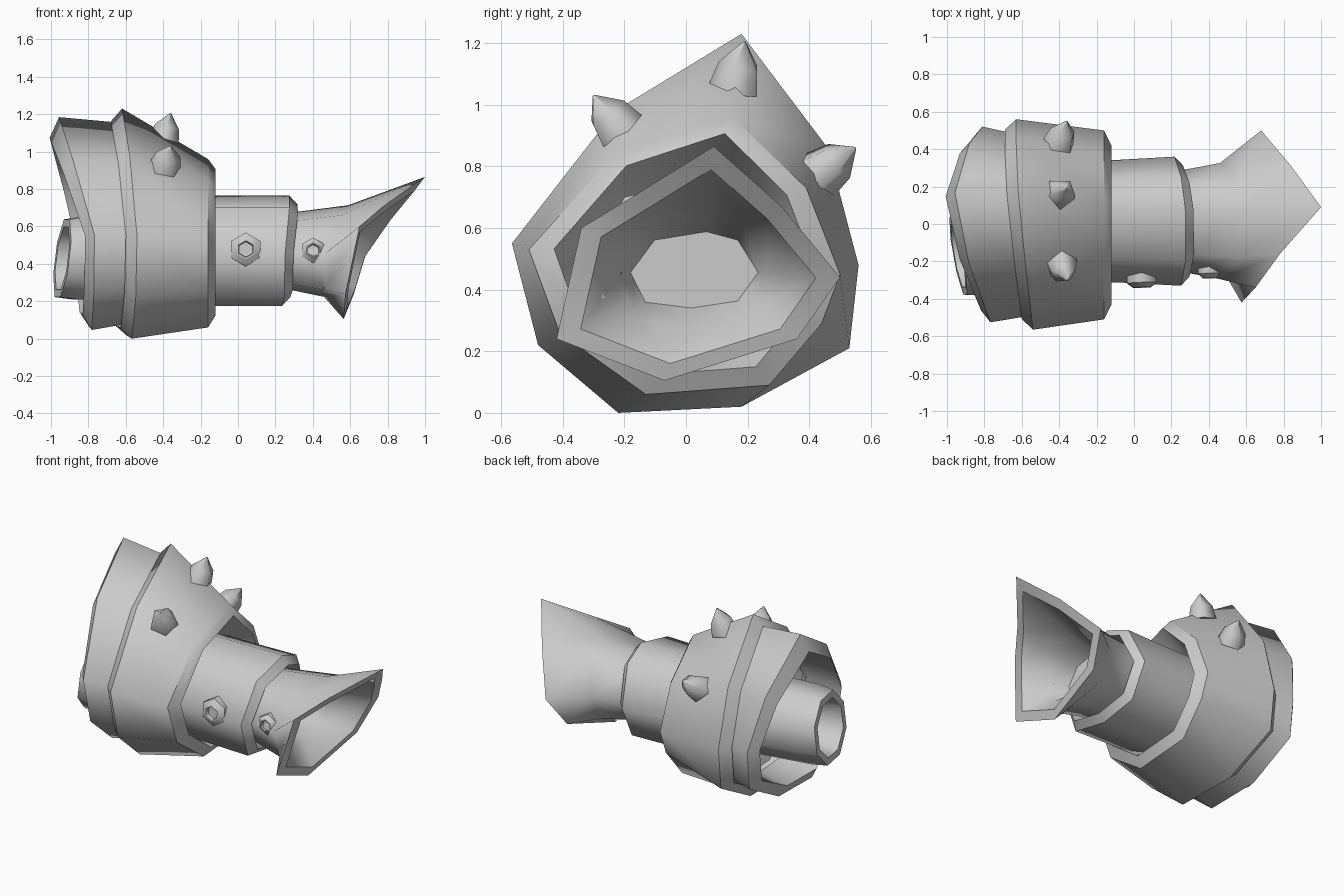
import bpy, bmesh, math
from mathutils import Vector

if "Cube" in bpy.data.objects:
    bpy.data.objects.remove(bpy.data.objects["Cube"])

metal = bpy.data.materials.new("grey_metal")
metal.diffuse_color = (0.6, 0.6, 0.6, 1)
metal.use_nodes = True
metal.node_tree.nodes["Principled BSDF"].inputs["Base Color"].default_value = metal.diffuse_color


def loft(name, rings, loop=False):
    """Skin equal-length point rings, smooth around them and creased along bends."""
    bm = bmesh.new()
    vs = [[bm.verts.new(p) for p in r] for r in rings]
    n = len(vs[0])
    pairs = list(zip(vs, vs[1:]))
    if loop:
        pairs.append((vs[-1], vs[0]))
    for a, b in pairs:
        for i in range(n):
            j = (i + 1) % n
            bm.faces.new((a[i], a[j], b[j], b[i]))
    if not loop:
        bm.faces.new(vs[0])
        bm.faces.new(vs[-1])
    bmesh.ops.recalc_face_normals(bm, faces=bm.faces)
    for f in bm.faces:
        f.smooth = True
    for r in vs:
        for i in range(n):
            e = bm.edges.get((r[i], r[(i + 1) % n]))
            if e.calc_face_angle(0) > math.radians(32):
                e.smooth = False
    me = bpy.data.meshes.new(name)
    bm.to_mesh(me)
    bm.free()
    me.materials.append(metal)
    ob = bpy.data.objects.new(name, me)
    bpy.context.collection.objects.link(ob)
    return ob


def ring(outline, x, sy=1, sz=1, c=(0, 0.55), dy=0, up=0):
    """Scale a (y, z) outline about c; x leans with y and with height above 0.55."""
    out = []
    for y, z in outline:
        lean = x + dy * y + up * max(0, z - 0.55)
        out.append((lean, c[0] + (y - c[0]) * sy, c[1] + (z - c[1]) * sz))
    return out


def turned(name, base, axis, sides, profile, spin=0):
    """Regular n-gon profile of (radius, distance) along an axis."""
    base, axis = Vector(base), Vector(axis).normalized()
    q = axis.to_track_quat('Z', 'Y')
    rings = []
    for r, d in profile:
        rings.append([base + q @ Vector((r * math.cos(spin + 2 * math.pi * i / sides),
                                         r * math.sin(spin + 2 * math.pi * i / sides), d))
                      for i in range(sides)])
    return loft(name, rings)


# Cross-sections (y, z)
BIG = [(0.18, 1.23), (0.46, 0.86), (0.56, 0.48), (0.53, 0.21), (0.18, 0.02),
       (-0.22, 0.0), (-0.48, 0.22), (-0.565, 0.55), (-0.23, 0.98)]
RIM = [(0.15, 0.96), (0.39, 0.73), (0.50, 0.45), (0.44, 0.29), (0.27, 0.09),
       (-0.13, 0.06), (-0.41, 0.26), (-0.51, 0.53), (-0.23, 0.84)]
ARM = [(0.08, 0.765), (0.25, 0.70), (0.36, 0.45), (0.25, 0.23), (0.0, 0.175),
       (-0.25, 0.22), (-0.33, 0.45), (-0.20, 0.70)]

# Shoulder plate: shell with bevelled lips, its front mouth funnelling onto the arm
lean = dict(dy=-0.08, up=-0.03)
loft("shoulder_plate", [
    ring(RIM, -0.42, 0.55, 0.55, (0.02, 0.48)),
    ring(RIM, -0.12, 0.84, 0.87),
    ring(RIM, -0.16),
    ring(BIG, -0.585, **lean),
    ring(BIG, -0.645, 0.90, 0.90, **lean),
    ring(BIG, -0.50, 0.84, 0.84, **lean)], loop=True)

# Upper band: second hollow collar behind the plate
lean = dict(dy=-0.04, up=-0.235)
c = (0, 0.62)
loft("upper_band", [
    ring(BIG, -0.56, 0.86, 0.86, c, dy=-0.08),
    ring(BIG, -0.64, 0.88, 0.88, c, dy=-0.08),
    ring(BIG, -0.79, 0.93, 0.925, c, **lean),
    ring(BIG, -0.84, 0.82, 0.77, **lean),
    ring(BIG, -0.62, 0.77, 0.74, c, dy=-0.08)], loop=True)


# Arm socket: open tube inside the shoulder, mouth leaning in toward top and front
def circle(x, y, z, r, tilt, n=8):
    angles = [2 * math.pi * (i + 0.5) / n for i in range(n)]
    return [(x + tilt * r * (math.sin(a) - 1.5 * math.cos(a)), y + r * math.cos(a),
             z + r * math.sin(a)) for a in angles]


loft("arm_socket", [
    circle(-0.40, -0.04, 0.46, 0.25, 0),
    circle(-0.84, -0.16, 0.43, 0.24, 0.1),
    circle(-0.94, -0.17, 0.43, 0.225, 0.12),
    circle(-0.94, -0.17, 0.43, 0.18, 0.12),
    circle(-0.72, -0.12, 0.44, 0.16, 0)])

# Forearm sleeve with bevelled end
c = (0.02, 0.46)
lean = dict(dy=-0.05, up=0.2)
loft("forearm_sleeve", [
    ring(ARM, -0.40, 0.94, 1.0, c),
    ring(ARM, -0.08, 0.95, 1.0, c),
    ring(ARM, 0.235, **lean),
    ring(ARM, 0.28, 0.86, 0.84, c, **lean),
    ring(ARM, 0.18, 0.76, 0.74, c)])

# Flared cuff: slanted mouth, thick lip and recessed inside
LIP = [(1.0, 0.09, 0.865), (0.84, 0.31, 0.67), (0.68, 0.50, 0.44), (0.62, 0.36, 0.24),
       (0.565, -0.07, 0.105), (0.575, -0.42, 0.24), (0.65, -0.34, 0.60), (0.78, -0.16, 0.71)]
mid = Vector((0.67, 0.04, 0.43))
inner_lip = [mid + (Vector(p) - mid) * 0.83 for p in LIP]
loft("flared_cuff", [
    ring(ARM, 0.18, 0.78, 0.68, c),
    ring(ARM, 0.28, 0.80, 0.70, c),
    ring(ARM, 0.46, 0.90, 0.83, c, up=0.6),
    LIP,
    inner_lip,
    ring(ARM, 0.48, 0.70, 0.64, (0.04, 0.46), up=0.6),
    ring(ARM, 0.36, 0.60, 0.42, (0.045, 0.46))])

# Hexagonal sockets on the front of the sleeve and cuff
for name, base, r in (("sleeve_bolt", (0.04, -0.26, 0.475), 0.09),
                      ("cuff_bolt", (0.40, -0.21, 0.47), 0.068)):
    turned(name, base, (0.03, -1, 0.04), 6,
           [(r, 0), (r, 0.055), (r * 0.6, 0.08), (r * 0.5, 0.08), (r * 0.45, 0.055)],
           spin=math.pi / 6)

# Spikes on the shoulder plate
for name, base, tip in (("top_spike", (-0.40, 0.16, 1.05), (-0.36, 0.19, 1.205)),
                        ("front_spike", (-0.39, -0.215, 0.915), (-0.36, -0.30, 1.03)),
                        ("back_spike", (-0.40, 0.43, 0.775), (-0.36, 0.55, 0.86))):
    axis = Vector(tip) - Vector(base)
    h = axis.length
    turned(name, base, axis, 5, [(0.088, 0), (0.07, h * 0.5), (0.004, h)])
